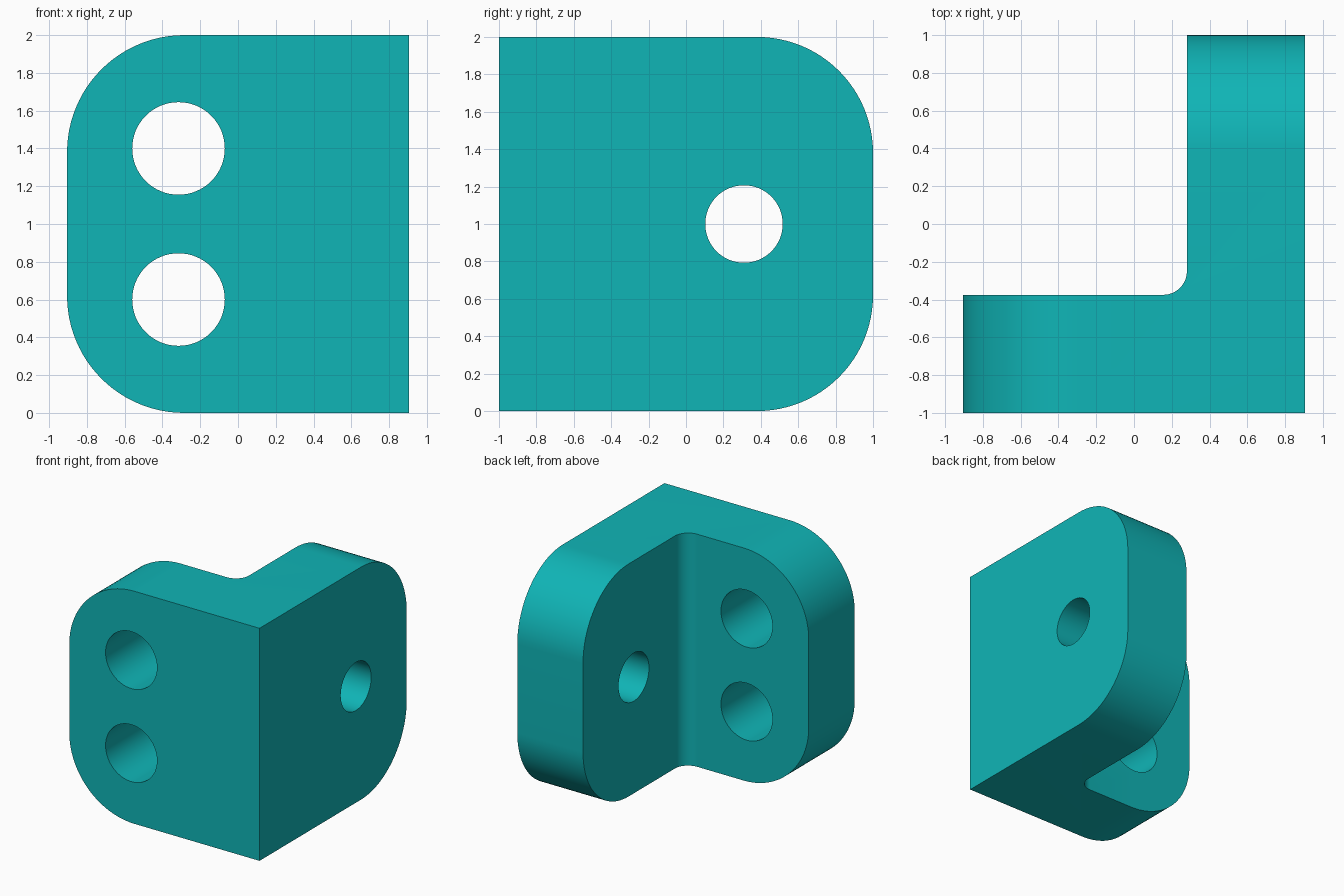
import bpy, bmesh, math
from mathutils import Vector, Matrix

if "Cube" in bpy.data.objects:
    bpy.data.objects.remove(bpy.data.objects["Cube"])

X, T, R, F = 0.905, 0.625, 0.62, 0.125   # half width, plate thickness, corner radius, inner fillet
XI, YI = X - T, -1 + T                   # inner faces of the two plates

teal = bpy.data.materials.new("teal")
teal.diffuse_color = (0.005, 0.46, 0.47, 1)
teal.use_nodes = True
teal.node_tree.nodes["Principled BSDF"].inputs["Base Color"].default_value = teal.diffuse_color


def make_object(name, bm):
    bmesh.ops.recalc_face_normals(bm, faces=bm.faces)
    mesh = bpy.data.meshes.new(name)
    bm.to_mesh(mesh)
    bm.free()
    mesh.materials.append(teal)
    obj = bpy.data.objects.new(name, mesh)
    bpy.context.collection.objects.link(obj)
    return obj


# L-shaped outline with a rounded inner corner, extruded upwards
outline = [(-X, -1), (X, -1), (X, 1), (XI, 1)]
for i in range(13):
    a = -math.pi / 2 * i / 12
    outline.append((XI - F + F * math.cos(a), YI + F + F * math.sin(a)))
outline.append((-X, YI))
bm = bmesh.new()
base = bm.faces.new([bm.verts.new((x, y, 0)) for x, y in outline])
ext = bmesh.ops.extrude_face_region(bm, geom=[base])
bmesh.ops.translate(bm, vec=(0, 0, 2),
                    verts=[v for v in ext["geom"] if isinstance(v, bmesh.types.BMVert)])
bmesh.ops.recalc_face_normals(bm, faces=bm.faces)

# Round the top and bottom corners at the free end of each plate
ends = [e for e in bm.edges
        if abs(e.verts[0].co.z - e.verts[1].co.z) < 1e-4
        and (all(v.co.x < -X + 1e-4 for v in e.verts)
             or all(v.co.y > 1 - 1e-4 for v in e.verts))]
bmesh.ops.bevel(bm, geom=ends, offset=R, offset_type='OFFSET',
                segments=24, profile=0.5, affect='EDGES')
bracket = make_object("bracket", bm)


# Bolt holes through both plates
def drill(name, center, radius, axis):
    bm = bmesh.new()
    turn = Vector((0, 0, 1)).rotation_difference(Vector(axis)).to_matrix().to_4x4()
    bmesh.ops.create_cone(bm, cap_ends=True, segments=64, radius1=radius, radius2=radius,
                          depth=1, matrix=Matrix.Translation(center) @ turn)
    cutter = make_object(name, bm)
    cutter.hide_render = True
    cutter.hide_set(True)
    mod = bracket.modifiers.new(name, 'BOOLEAN')
    mod.operation, mod.solver, mod.object = 'DIFFERENCE', 'EXACT', cutter
    return cutter


cutters = [drill("lower_hole", (-0.315, -1 + T / 2, 0.6), 0.245, (0, 1, 0)),
           drill("upper_hole", (-0.315, -1 + T / 2, 1.4), 0.245, (0, 1, 0)),
           drill("side_hole", (X - T / 2, 0.31, 1.0), 0.207, (1, 0, 0))]

# Apply the cuts, remove the cutters and smooth the curved faces
bpy.context.view_layer.objects.active = bracket
bracket.select_set(True)
for mod in list(bracket.modifiers):
    bpy.ops.object.modifier_apply(modifier=mod.name)
for cutter in cutters:
    bpy.data.objects.remove(cutter)
bpy.ops.object.shade_smooth_by_angle(angle=math.radians(30))
